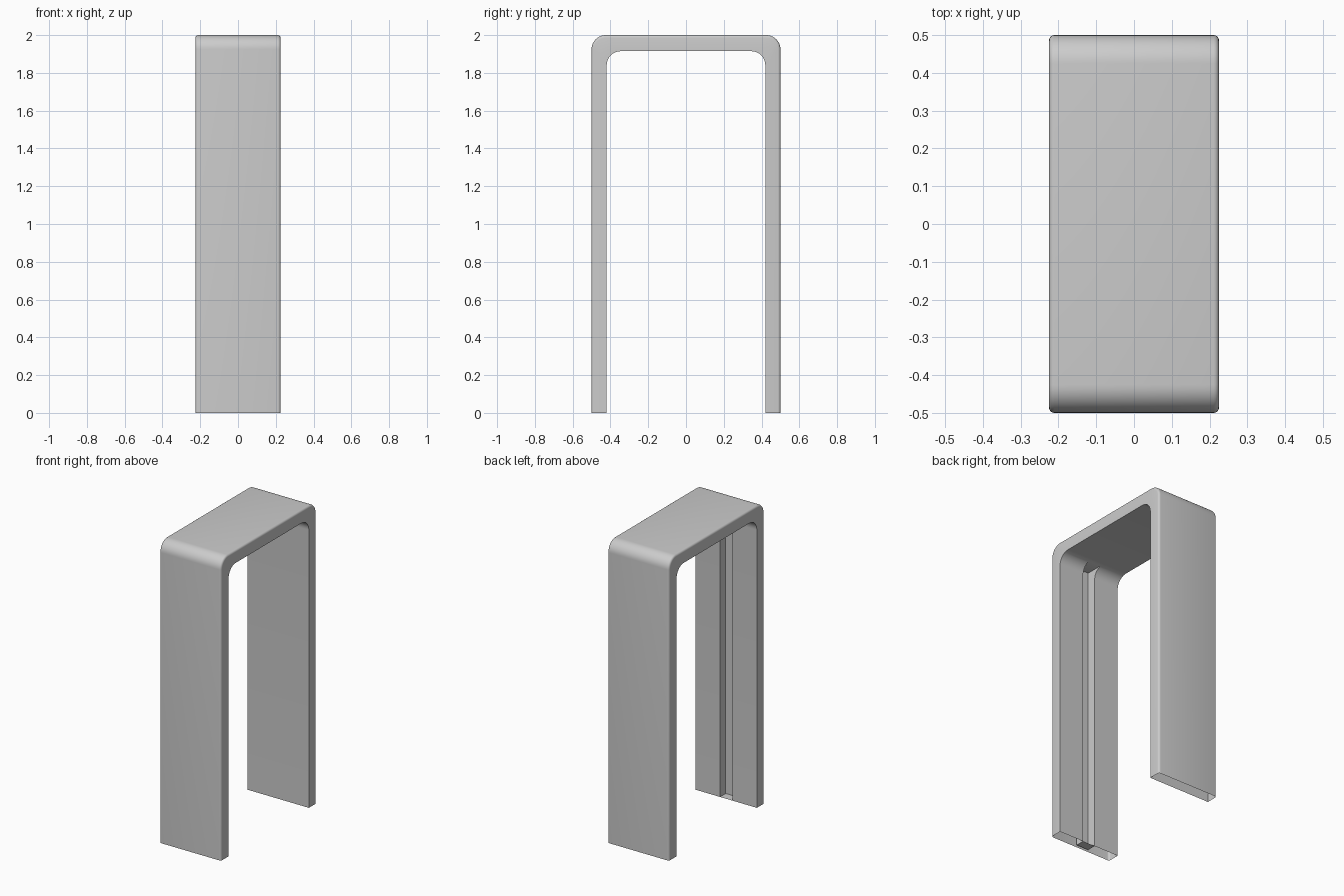
import bpy, bmesh
from math import sin, cos, pi

if "Cube" in bpy.data.objects:
    bpy.data.objects.remove(bpy.data.objects["Cube"])

W = 0.225        # half depth of the frame along x
E = 0.014        # rounding of the outer edges
N = 10           # segments per corner
GW = 0.045       # half width of the groove
GY = -0.48       # back of the groove
GTOP = 9         # last corner station that the groove reaches


def arch(y, top, r):
    """Arch outline from the foot at -y over the top to the foot at +y."""
    half = [(-y, 0.0)]
    for i in range(N + 1):
        a = pi / 2 * i / N
        half.append((-y + r * (1 - cos(a)), top - r + r * sin(a)))
    return half + [(-py, pz) for py, pz in reversed(half)]


# Lines of the cross-section: (x, outline), running inside -> outer skin -> inside
inner = arch(0.42, 1.915, 0.075)
ring = [(-GW, inner), (-W, inner)]
outer_edge = []
for i in range(5):
    a = pi / 2 * i / 4
    d = E * (1 - sin(a))
    outer_edge.append((W - E + E * cos(a), arch(0.5 - d, 2 - d, 0.075 - d)))
ring += [(-x, o) for x, o in outer_edge]
ring += list(reversed(outer_edge))
ring += [(W, inner), (GW, inner)]

bm = bmesh.new()
rows = [[bm.verts.new((x, *o[s])) for x, o in ring] for s in range(len(inner))]

# Loft the hollow shell, leaving the groove opening and the feet open
for s in range(len(rows) - 1):
    a, b = rows[s], rows[s + 1]
    for k in range(len(ring)):
        j = (k + 1) % len(ring)
        if j == 0 and s < GTOP:
            continue
        bm.faces.new((a[k], a[j], b[j], b[k]))

# Groove in the front jamb: side walls, back and end caps
back = [[bm.verts.new((x, GY, inner[s][1])) for x in (-GW, GW)]
        for s in range(GTOP + 1)]
for s in range(GTOP):
    a, b, p, q = rows[s], rows[s + 1], back[s], back[s + 1]
    bm.faces.new((a[0], b[0], q[0], p[0]))
    bm.faces.new((a[-1], p[1], q[1], b[-1]))
    bm.faces.new((p[0], q[0], q[1], p[1]))
for s in (0, GTOP):
    bm.faces.new((rows[s][0], rows[s][-1], back[s][1], back[s][0]))

bmesh.ops.recalc_face_normals(bm, faces=bm.faces)
mesh = bpy.data.meshes.new("door_frame")
bm.to_mesh(mesh)
bm.free()
frame = bpy.data.objects.new("door_frame", mesh)
bpy.context.collection.objects.link(frame)

# Smooth the rounded corners, keep the real edges sharp
bpy.context.view_layer.objects.active = frame
frame.select_set(True)
bpy.ops.object.shade_smooth_by_angle(angle=pi / 6)
